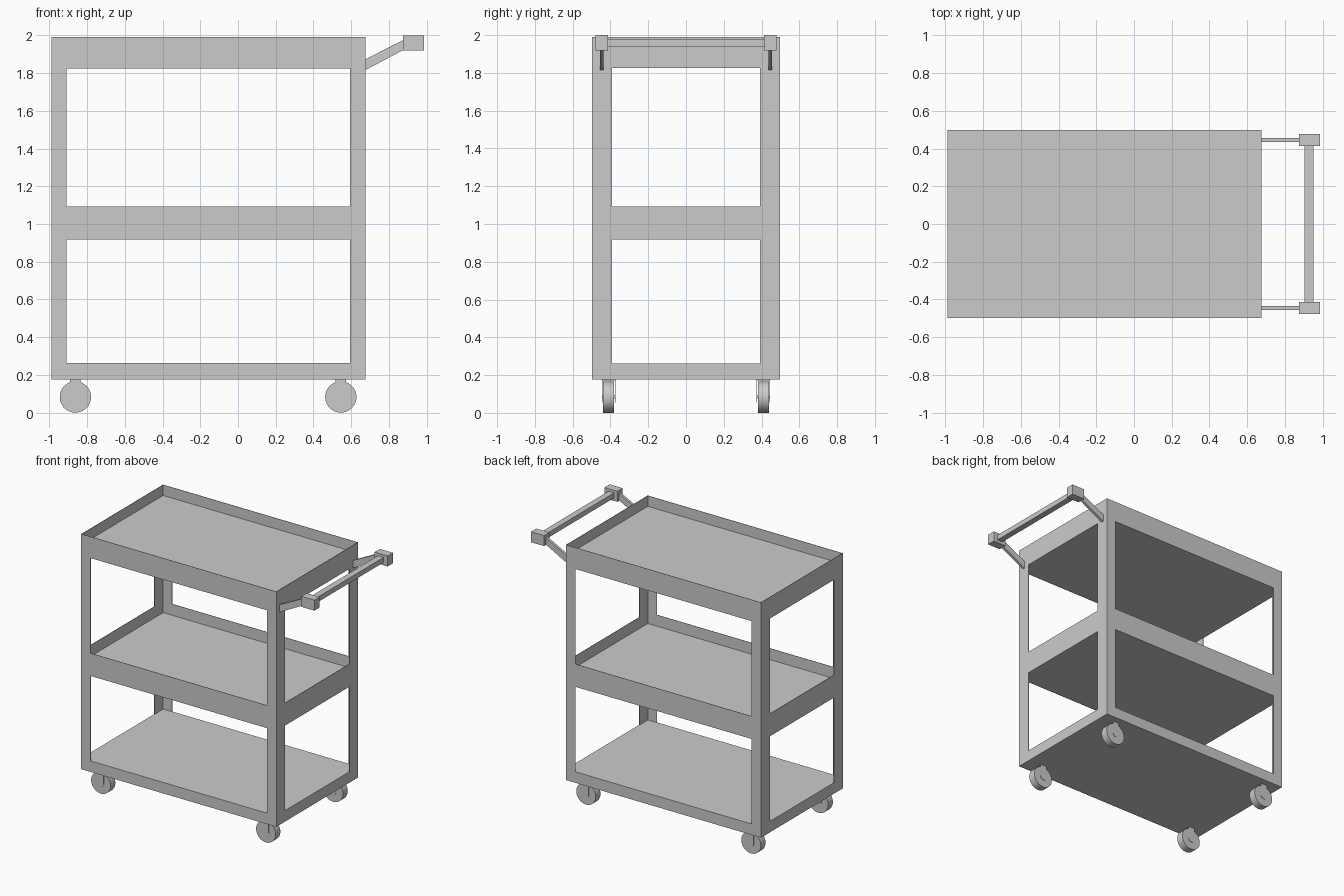
import bpy, bmesh, math

if "Cube" in bpy.data.objects:
    bpy.data.objects.remove(bpy.data.objects["Cube"])

X0, X1, Y = -0.988, 0.675, 0.498      # body extents
XC = (X0 + X1) / 2
T = 0.004                             # sheet thickness


def finish(name, bm):
    bmesh.ops.recalc_face_normals(bm, faces=bm.faces[:])
    me = bpy.data.meshes.new(name)
    bm.to_mesh(me)
    bm.free()
    ob = bpy.data.objects.new(name, me)
    bpy.context.collection.objects.link(ob)
    return ob


def add_box(bm, lo, hi):
    vs = bmesh.ops.create_cube(bm, size=1)["verts"]
    for v in vs:
        for i in range(3):
            v.co[i] = (lo[i] + hi[i]) / 2 + v.co[i] * (hi[i] - lo[i])


def box(name, lo, hi):
    bm = bmesh.new()
    add_box(bm, lo, hi)
    return finish(name, bm)


def prism(name, pts, vec):
    """Extrude a closed polygon of 3D points along vec."""
    bm = bmesh.new()
    f = bm.faces.new([bm.verts.new(p) for p in pts])
    ext = bmesh.ops.extrude_face_region(bm, geom=[f])["geom"]
    bmesh.ops.translate(bm, vec=vec,
                        verts=[v for v in ext if isinstance(v, bmesh.types.BMVert)])
    return finish(name, bm)


# Shelves: solid slab with a thin raised rim on the upper two
def tray(name, z0, z1, floor):
    bm = bmesh.new()
    add_box(bm, (X0, -Y, z0), (X1, Y, z1))
    if floor < z1:
        bm.normal_update()
        top = [f for f in bm.faces if f.normal.z > 0.9]
        bmesh.ops.inset_region(bm, faces=top, thickness=T)
        ext = bmesh.ops.extrude_face_region(bm, geom=top)["geom"]
        bmesh.ops.delete(bm, geom=top, context='FACES_ONLY')
        for v in ext:
            if isinstance(v, bmesh.types.BMVert):
                v.co.z = floor
    return finish(name, bm)


tray("bottom_shelf", 0.177, 0.262, 0.262)
tray("middle_shelf", 0.917, 1.092, 1.005)
tray("top_shelf", 1.825, 1.99, 1.908)

# Angle-section corner posts between the shelves
PX, PY = 0.08, 0.107
for level, z0, z1 in (("lower", 0.262, 0.917), ("upper", 1.092, 1.825)):
    for sx in (-1, 1):
        for sy in (-1, 1):
            ex = X0 if sx < 0 else X1
            prof = [(0, 0), (PX, 0), (PX, T), (T, T), (T, PY), (0, PY)]
            pts = [(ex - sx * a, sy * (Y - b), z0) for a, b in prof]
            prism(f"{level}_corner_post", pts, (0, 0, z1 - z0))

# Casters: wheel, axle, fork cheeks and top plate
R, WZ, WY = 0.083, 0.083, 0.41
for cx in (-0.862, 0.545):
    for sy in (-1, 1):
        cy = sy * WY
        bpy.ops.mesh.primitive_cylinder_add(vertices=40, radius=R, depth=0.058,
                                            location=(cx, cy, WZ), rotation=(math.pi / 2, 0, 0))
        bpy.context.object.name = "caster_wheel"
        bpy.ops.object.shade_smooth_by_angle(angle=math.radians(40))
        bpy.ops.mesh.primitive_cylinder_add(vertices=12, radius=0.008, depth=0.068,
                                            location=(cx, cy, WZ), rotation=(math.pi / 2, 0, 0))
        bpy.context.object.name = "caster_axle"
        w = 0.028
        arc = [(cx + w * math.cos(a), WZ + w * math.sin(a))
               for a in (math.pi + math.pi * i / 8 for i in range(9))]
        outline = [(cx - w, 0.177)] + arc + [(cx + w, 0.177)]
        for off in (-0.036, 0.033):
            prism("caster_fork_cheek", [(x, cy + off, z) for x, z in outline], (0, 0.003, 0))
        box("caster_fork_top", (cx - w, cy - 0.033, 0.172), (cx + w, cy + 0.033, 0.177))

# Push handle: sloping arms, end blocks and cross bar
for sy in (-1, 1):
    cy = sy * 0.446
    arm = [(X1, 1.816), (0.88, 1.924), (0.88, 1.977), (X1, 1.873)]
    prism("handle_arm", [(x, cy - 0.01, z) for x, z in arm], (0, 0.02, 0))
    box("handle_end_block", (0.875, cy - 0.032, 1.919), (0.986, cy + 0.032, 2.0))
box("handle_bar", (0.904, -0.416, 1.941), (0.952, 0.416, 1.98))
